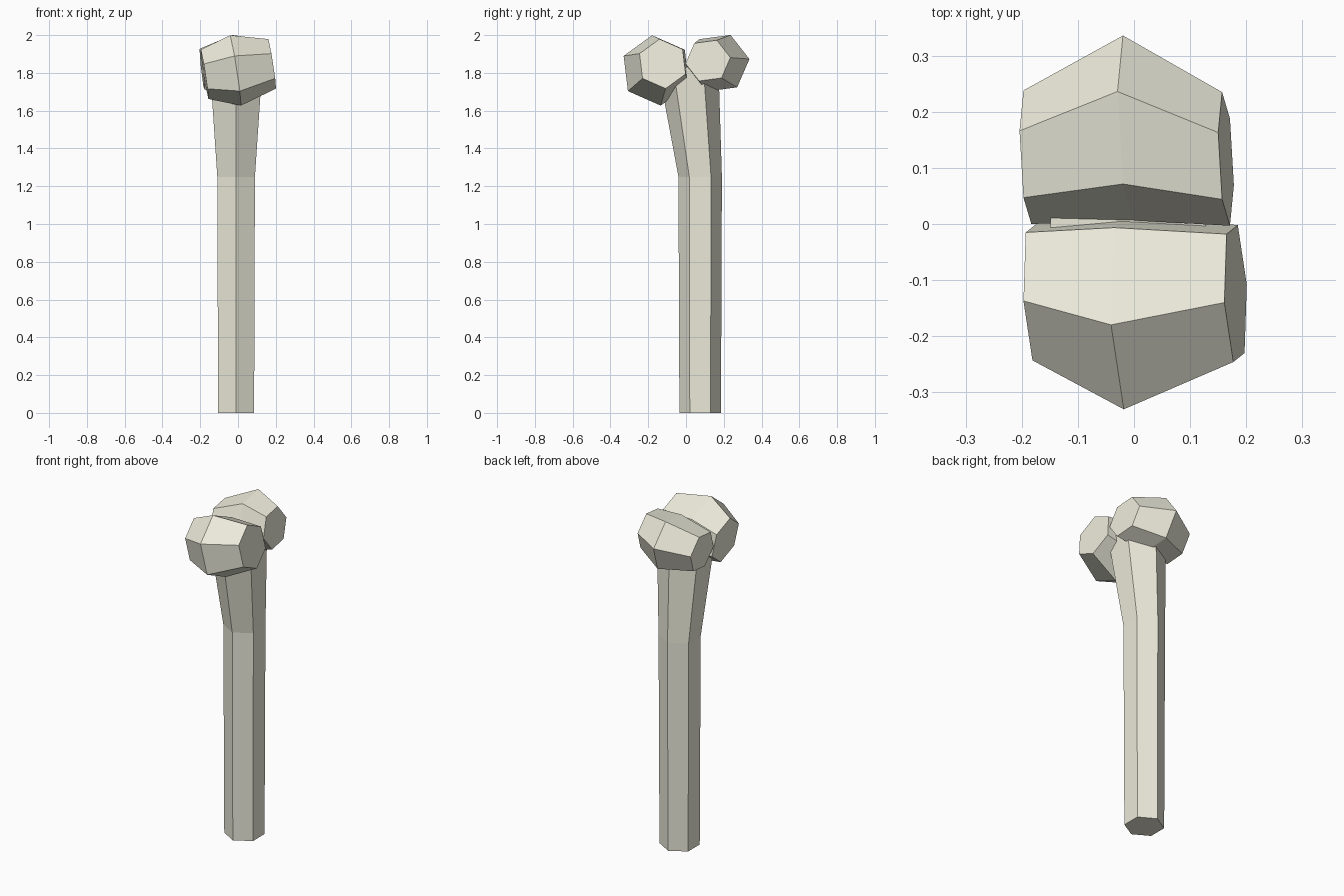
import bpy, bmesh
from math import sin, cos, pi
from mathutils import Vector as V

if "Cube" in bpy.data.objects:
    bpy.data.objects.remove(bpy.data.objects["Cube"])

bone = bpy.data.materials.new("bone")
bone.diffuse_color = (0.83, 0.82, 0.70, 1)
bone.use_nodes = True
bone.node_tree.nodes["Principled BSDF"].inputs["Base Color"].default_value = bone.diffuse_color


def loft(name, rings):
    """Flat-shaded skin through six-sided rings, capped at both ends."""
    bm = bmesh.new()
    loops = [[bm.verts.new(p) for p in ring] for ring in rings]
    for a, b in zip(loops, loops[1:]):
        for i in range(6):
            j = (i + 1) % 6
            bm.faces.new((a[i], a[j], b[j], b[i]))
    bm.faces.new(loops[0])
    bm.faces.new(loops[-1])
    bmesh.ops.recalc_face_normals(bm, faces=bm.faces[:])
    mesh = bpy.data.meshes.new(name)
    bm.to_mesh(mesh)
    bm.free()
    mesh.materials.append(bone)
    bpy.context.collection.objects.link(bpy.data.objects.new(name, mesh))


def upright_hex(y, z, r):
    return [(-0.01 + r * cos(pi / 6 + i * pi / 3),
             y + r * sin(pi / 6 + i * pi / 3), z) for i in range(6)]


def knob(name, centres, u, v, bulge):
    """Tilted hexagonal drum, wider in the middle; u and v are neighbouring corners."""
    u, v = V(u), V(v)
    corners = [u, v, v - u, -u, -v, u - v]
    loft(name, [[V(c) + p * s for p in corners]
                for c, s in zip(centres, (1, bulge, 1))])


# Shaft, flaring towards the joint
loft("shaft", [upright_hex(0.075, 0, 0.110),
               upright_hex(0.075, 1.25, 0.115),
               upright_hex(0.012, 1.83, 0.160)])

# Two knobs of the joint
knob("front_knob",
     [(0.181, -0.124, 1.848), (-0.0125, -0.157, 1.813), (-0.177, -0.121, 1.793)],
     (-0.020, -0.016, 0.131), (-0.004, -0.122, 0.054), 1.42)
knob("back_knob",
     [(0.164, 0.116, 1.865), (-0.010, 0.171, 1.851), (-0.190, 0.119, 1.819)],
     (-0.014, 0.047, 0.108), (-0.007, 0.119, 0.016), 1.385)
